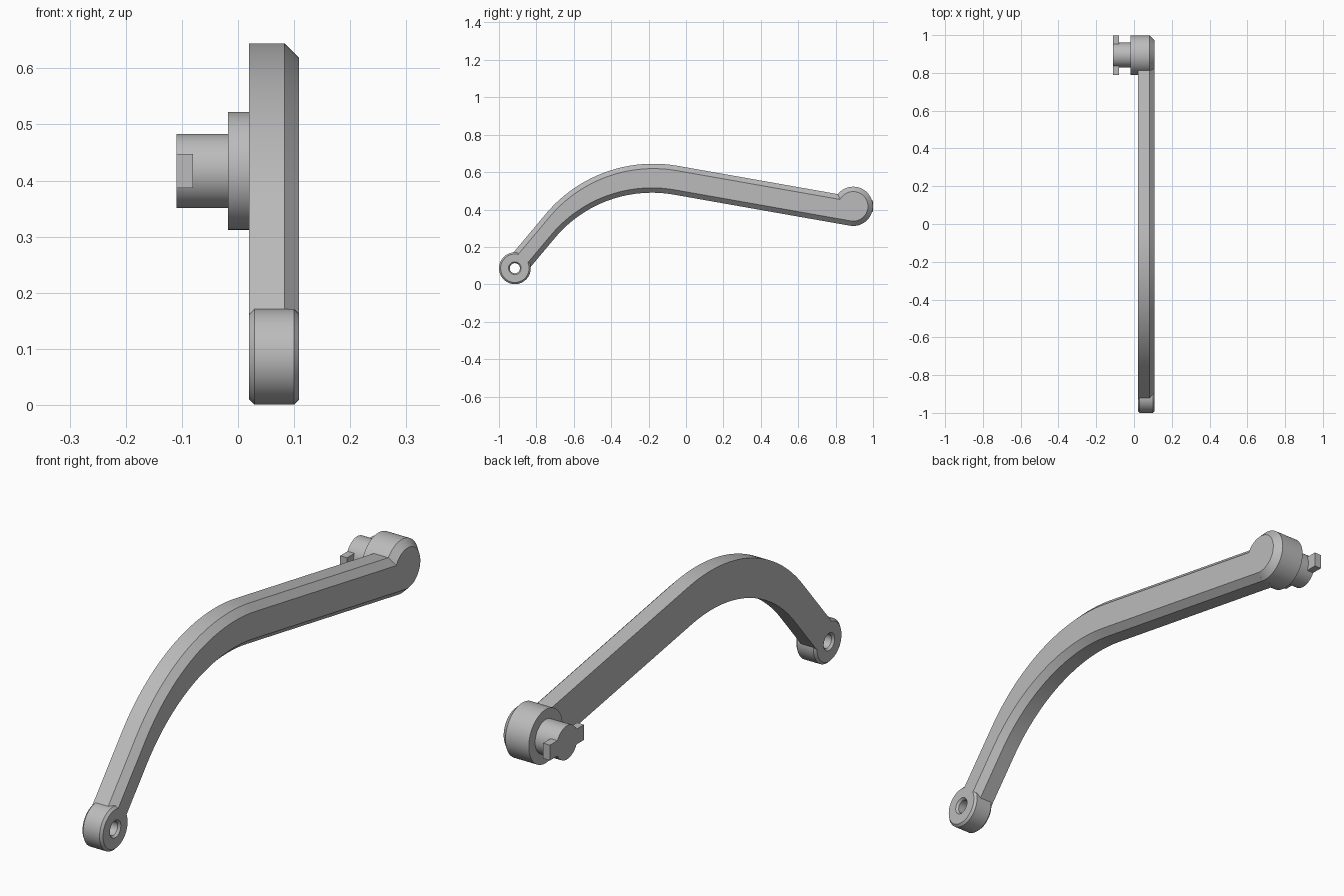
import bpy, bmesh, math
from mathutils import Vector, Matrix

cube = bpy.data.objects.get("Cube")
if cube:
    bpy.data.objects.remove(cube, do_unlink=True)

grey = bpy.data.materials.new("plain grey")
grey.use_nodes = True
grey.diffuse_color = (0.5, 0.5, 0.5, 1)
grey.node_tree.nodes["Principled BSDF"].inputs["Base Color"].default_value = (0.5, 0.5, 0.5, 1)

# Key positions in the side plane, as (y, z)
FRONT = Vector((-0.915, 0.086))
BACK = Vector((0.894, 0.417))
ARM_X0, ARM_X1, BEVEL = 0.02, 0.109, 0.026


def finish(bm, name, angle=25):
    bmesh.ops.recalc_face_normals(bm, faces=bm.faces)
    mesh = bpy.data.meshes.new(name)
    bm.to_mesh(mesh)
    bm.free()
    mesh.materials.append(grey)
    obj = bpy.data.objects.new(name, mesh)
    bpy.context.collection.objects.link(obj)
    bpy.ops.object.select_all(action='DESELECT')
    obj.select_set(True)
    bpy.context.view_layer.objects.active = obj
    bpy.ops.object.shade_smooth_by_angle(angle=math.radians(angle))
    return obj


def lathe(name, profile, centre, closed=False, steps=64):
    """Turn a (radius, x) profile around the x axis through centre."""
    bm = bmesh.new()
    verts = [bm.verts.new((x, centre.x, centre.y + r)) for r, x in profile]
    pairs = list(zip(verts, verts[1:]))
    if closed:
        pairs.append((verts[-1], verts[0]))
    edges = [bm.edges.new(p) for p in pairs]
    bmesh.ops.spin(bm, geom=verts + edges, cent=(0, centre.x, centre.y), axis=(1, 0, 0),
                   angle=math.tau, steps=steps, use_merge=True)
    bmesh.ops.remove_doubles(bm, verts=bm.verts, dist=1e-5)
    return finish(bm, name)


def direction(degrees):
    a = math.radians(degrees)
    return Vector((math.cos(a), math.sin(a)))


def arm_edge(radius, front_offset, back_offset, steps=28):
    """Straight run, tangent arc, straight run, offset from the two pivots."""
    n1, n2 = direction(140), direction(80)
    p1 = FRONT + n1 * front_offset
    p2 = BACK + n2 * back_offset
    # Arc centre lies one radius inside both straight lines
    centre = Matrix((n1, n2)).inverted() @ Vector((p1.dot(n1) - radius, p2.dot(n2) - radius))
    arc = [centre + direction(140 - 60 * i / steps) * radius for i in range(steps + 1)]
    return [p1 + direction(50) * 0.05] + arc + [p2]


# Bent arm, bevelled along its outer face only
def outer(e):
    return arm_edge(0.75 - e, 0.06 - e, 0.05 - e)


def inner(e):
    return arm_edge(0.676 + e, -0.06 + e, -0.105 + e)


rails = [(ARM_X0, outer(0)), (ARM_X1 - BEVEL, outer(0)), (ARM_X1, outer(BEVEL)),
         (ARM_X1, inner(BEVEL)), (ARM_X1 - BEVEL, inner(0)), (ARM_X0, inner(0))]
bm = bmesh.new()
rows = [[bm.verts.new((x, p.x, p.y)) for p in pts] for x, pts in rails]
for k, row in enumerate(rows):
    nxt = rows[(k + 1) % len(rows)]
    for i in range(len(row) - 1):
        bm.faces.new((row[i], row[i + 1], nxt[i + 1], nxt[i]))
bm.faces.new([r[0] for r in rows])
bm.faces.new([r[-1] for r in rows])
finish(bm, "bent_arm")

# Front eye with a countersunk through hole
c = 0.009
lathe("front_eye", [(0.085, ARM_X0 + c), (0.085, ARM_X1 - c), (0.085 - c, ARM_X1), (0.034, ARM_X1),
                    (0.027, ARM_X1 - c), (0.027, ARM_X0 + c), (0.034, ARM_X0), (0.085 - c, ARM_X0)],
      FRONT, closed=True)

# Back hub and the pivot pin that stands out of it
lathe("back_hub", [(0, -0.018), (0.105, -0.018), (0.105, ARM_X1 - BEVEL),
                   (0.105 - BEVEL, ARM_X1), (0, ARM_X1)], BACK)
lathe("pivot_pin", [(0, -0.11), (0.066, -0.11), (0.066, 0), (0, 0)], BACK)

# Locking tabs on either side of the pin tip
for side, label in ((-1, "front"), (1, "rear")):
    bm = bmesh.new()
    bmesh.ops.create_cube(bm, size=1)
    bmesh.ops.scale(bm, vec=(0.03, 0.06, 0.06), verts=bm.verts)
    bmesh.ops.translate(bm, vec=(-0.095, BACK.x + side * 0.075, BACK.y), verts=bm.verts)
    finish(bm, label + "_locking_tab")
